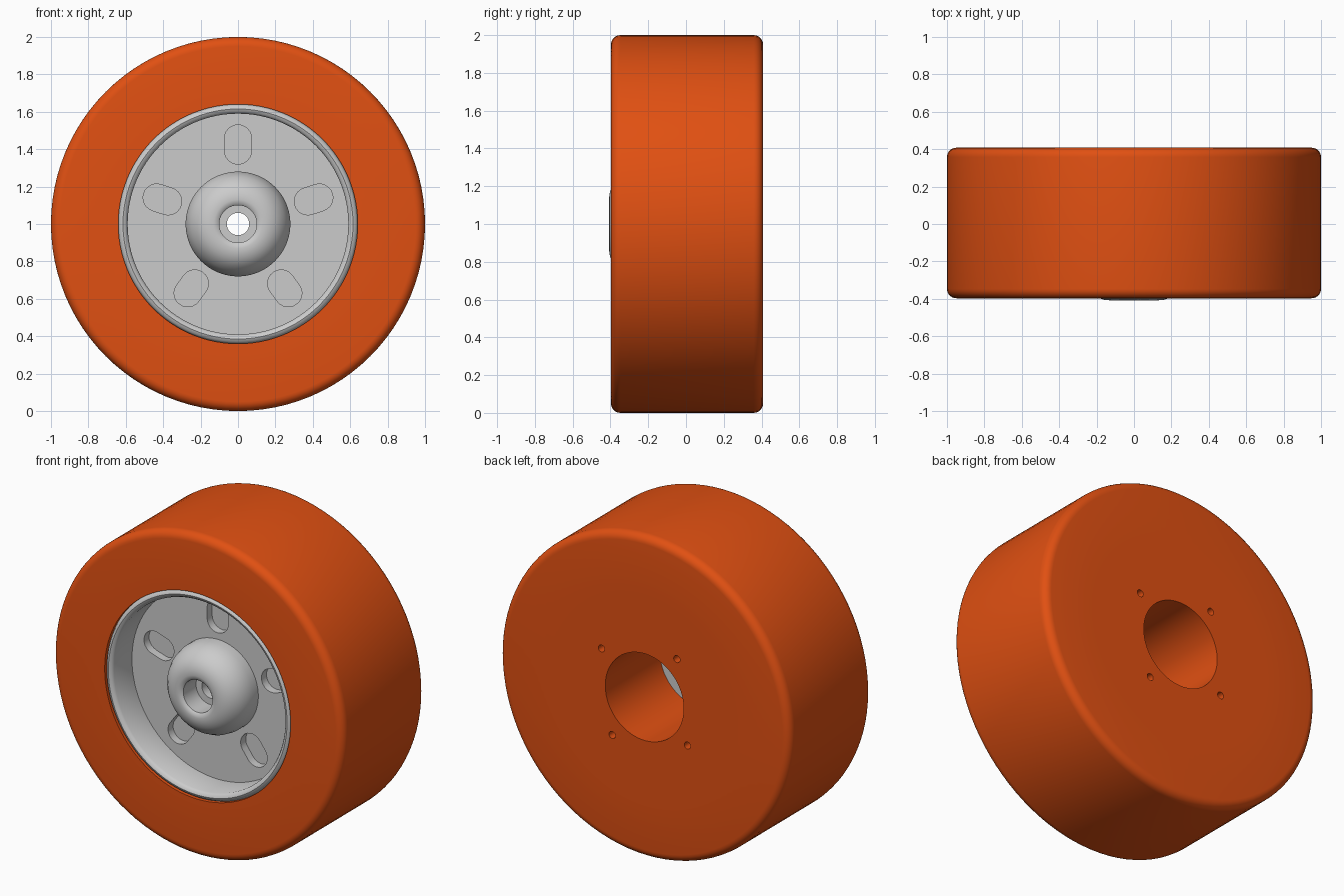
import bpy, bmesh, math

if "Cube" in bpy.data.objects:
    bpy.data.objects.remove(bpy.data.objects["Cube"])

SEG = 96
ZC = 1.0  # axle height

orange = bpy.data.materials.new("orange_rubber")
orange.diffuse_color = (0.75, 0.08, 0.006, 1)
orange.use_nodes = True
orange.node_tree.nodes["Principled BSDF"].inputs["Base Color"].default_value = orange.diffuse_color


def make_object(name, bm, mat=None):
    bmesh.ops.recalc_face_normals(bm, faces=bm.faces)
    me = bpy.data.meshes.new(name)
    bm.to_mesh(me)
    bm.free()
    ob = bpy.data.objects.new(name, me)
    bpy.context.collection.objects.link(ob)
    if mat:
        me.materials.append(mat)
    return ob


def revolve(name, profile, mat=None):
    """Spin a closed (radius, y) profile about the axle."""
    bm = bmesh.new()
    rings = []
    for i in range(SEG):
        a = 2 * math.pi * i / SEG
        rings.append([bm.verts.new((r * math.cos(a), y, ZC + r * math.sin(a)))
                      for r, y in profile])
    n = len(profile)
    for i in range(SEG):
        p, q = rings[i], rings[(i + 1) % SEG]
        for j in range(n):
            k = (j + 1) % n
            bm.faces.new((p[j], p[k], q[k], q[j]))
    return make_object(name, bm, mat)


def add_slot(bm, dist, angle, half_len, radius, y0, y1, steps=12):
    """Rounded prism along y, elongated radially."""
    pts = []
    for end in (1, -1):
        for i in range(steps + 1):
            t = -math.pi / 2 + math.pi * i / steps + (0 if end == 1 else math.pi)
            pts.append((dist + end * half_len + radius * math.cos(t), radius * math.sin(t)))
    c, s = math.cos(angle), math.sin(angle)
    loops = [[bm.verts.new((u * c - v * s, y, ZC + u * s + v * c)) for u, v in pts]
             for y in (y0, y1)]
    bm.faces.new(loops[0])
    bm.faces.new(loops[1][::-1])
    for i in range(len(pts)):
        j = (i + 1) % len(pts)
        bm.faces.new((loops[0][i], loops[0][j], loops[1][j], loops[1][i]))


def cut(ob, name, count, start, *slot):
    bm = bmesh.new()
    dist, half_len, radius, y0, y1 = slot
    for i in range(count):
        add_slot(bm, dist, start + 2 * math.pi * i / count, half_len, radius, y0, y1)
    bmesh.ops.remove_doubles(bm, verts=bm.verts, dist=1e-6)
    cutter = make_object(name, bm)
    cutter.hide_render = True
    mod = ob.modifiers.new("cut", 'BOOLEAN')
    mod.operation = 'DIFFERENCE'
    mod.solver = 'EXACT'
    mod.object = cutter
    bpy.context.view_layer.objects.active = ob
    bpy.ops.object.modifier_apply(modifier=mod.name)
    bpy.data.objects.remove(cutter)


# Tyre: ring with rounded shoulders
F, B, R = -0.397, 0.408, 0.05
shoulder = [(R * math.sin(math.pi / 2 * i / 6), R * (1 - math.cos(math.pi / 2 * i / 6)))
            for i in range(7)]
front = [(1 - R + a, F + b) for a, b in shoulder]
back = [(1 - R + a, B - b) for a, b in reversed(shoulder)]
tyre = revolve("tyre", [(0.64, F)] + front + back + [(0.64, B)], orange)

# Core: rear filling with a wide bore and four small pin holes
core = revolve("rear_core", [(0.27, -0.13), (0.64, -0.13), (0.64, B), (0.27, B)], orange)
cut(core, "pin_cutter", 4, math.radians(37), 0.37, 0.0, 0.022, 0.31, 0.45)

# Rim: domed hub with stepped axle hole, recessed floor, rounded lip
rim = revolve("rim", [
    (0.06, -0.13), (0.06, -0.27), (0.10, -0.27), (0.10, -0.395), (0.11, -0.404),
    (0.13, -0.408), (0.16, -0.405), (0.19, -0.395), (0.22, -0.375), (0.25, -0.34),
    (0.27, -0.30), (0.28, -0.25), (0.28, -0.20),
    (0.59, -0.20), (0.59, -0.375), (0.60, -0.39), (0.615, -0.396), (0.63, -0.39),
    (0.64, -0.375), (0.64, -0.13)])
cut(rim, "slot_cutter", 5, math.pi / 2, 0.425, 0.032, 0.073, -0.26, -0.15)

# Smooth curved surfaces, keep crisp edges
for ob in (tyre, core, rim):
    bpy.ops.object.select_all(action='DESELECT')
    ob.select_set(True)
    bpy.context.view_layer.objects.active = ob
    bpy.ops.object.shade_smooth_by_angle(angle=math.radians(35))
